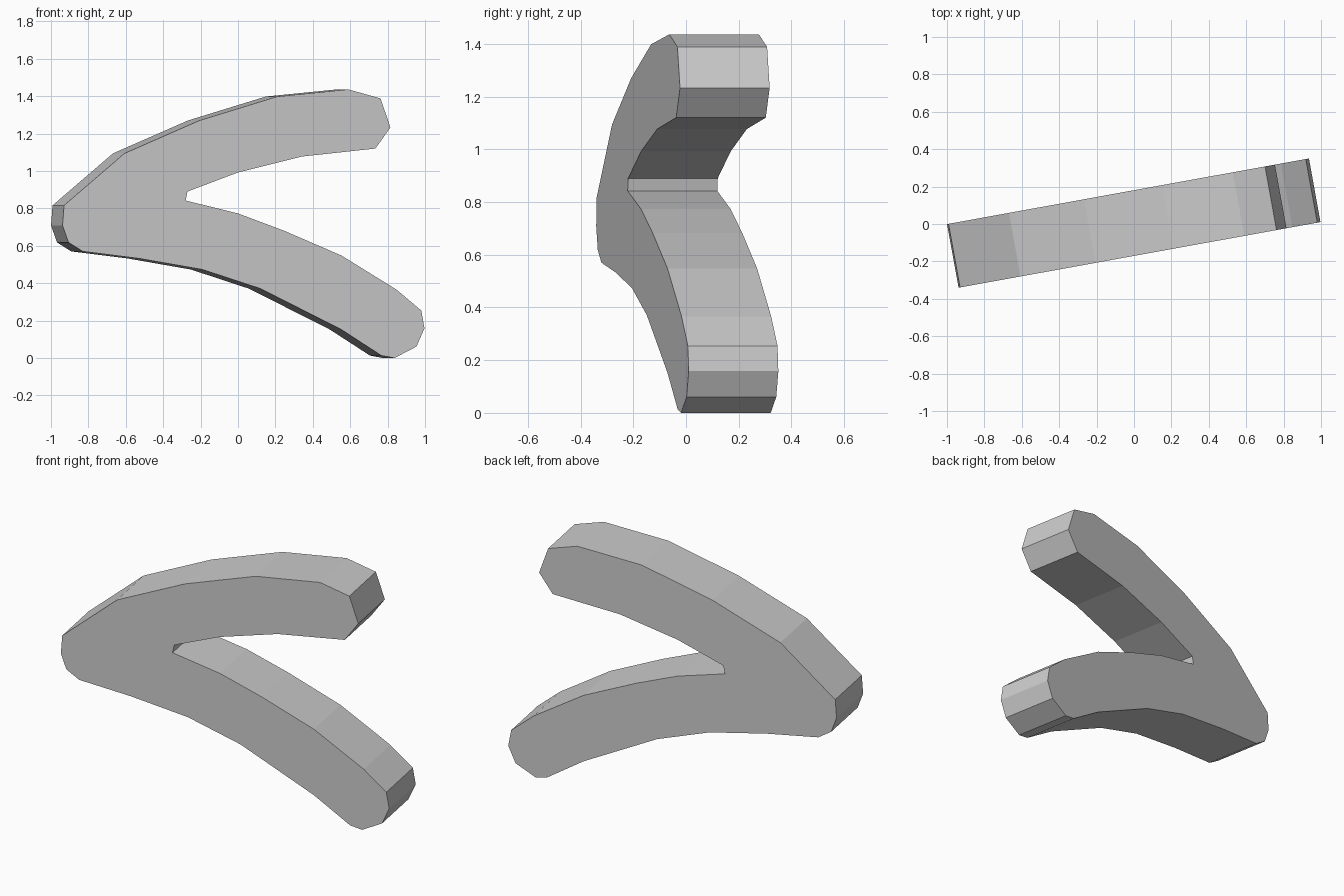
import bpy
import bmesh
from mathutils import Vector

default_cube = bpy.data.objects.get("Cube")
if default_cube:
    bpy.data.objects.remove(default_cube, do_unlink=True)

# Single plain grey
grey = bpy.data.materials.new("plain grey")
grey.use_nodes = True
colour = (0.6, 0.6, 0.6, 1.0)
grey.diffuse_color = colour
grey.node_tree.nodes["Principled BSDF"].inputs["Base Color"].default_value = colour

# Front outline of the two-armed fork (x, z), split by part
upper_arm = [(-0.93, 0.816), (-0.607, 1.094), (-0.206, 1.27), (0.21, 1.398),
             (0.59, 1.436), (0.762, 1.388), (0.815, 1.233), (0.735, 1.12),
             (0.34, 1.077), (0, 0.992)]
notch = [(-0.27, 0.89), (-0.28, 0.842)]
lower_arm = [(0, 0.773), (0.243, 0.682), (0.553, 0.548), (0.847, 0.366),
             (0.98, 0.254), (0.997, 0.158), (0.954, 0.061), (0.837, 0),
             (0.767, 0.013), (0.553, 0.152), (0.12, 0.371), (-0.19, 0.473),
             (-0.527, 0.532)]
rounded_corner = [(-0.83, 0.57), (-0.906, 0.618), (-0.938, 0.708)]
outline = upper_arm + notch + lower_arm + rounded_corner

# The slab is turned slightly about the vertical axis
TURN = 0.1813
FRONT_OFFSET = -0.1705
THICKNESS = 0.34
depth = Vector((-TURN * THICKNESS, THICKNESS, 0))


def build_slab(name, points, depth, material):
    """Fill the outline as one flat face and extrude it along depth."""
    bm = bmesh.new()
    corners = [bm.verts.new((x, TURN * x + FRONT_OFFSET, z)) for x, z in points]
    front = bm.faces.new(corners)
    extruded = bmesh.ops.extrude_face_region(bm, geom=[front], use_keep_orig=True)
    back_corners = [v for v in extruded["geom"] if isinstance(v, bmesh.types.BMVert)]
    bmesh.ops.translate(bm, verts=back_corners, vec=depth)
    bmesh.ops.recalc_face_normals(bm, faces=bm.faces[:])
    mesh = bpy.data.meshes.new(name)
    bm.to_mesh(mesh)
    bm.free()
    mesh.materials.append(material)
    slab = bpy.data.objects.new(name, mesh)
    bpy.context.collection.objects.link(slab)
    return slab


build_slab("forked_slab", outline, depth, grey)
